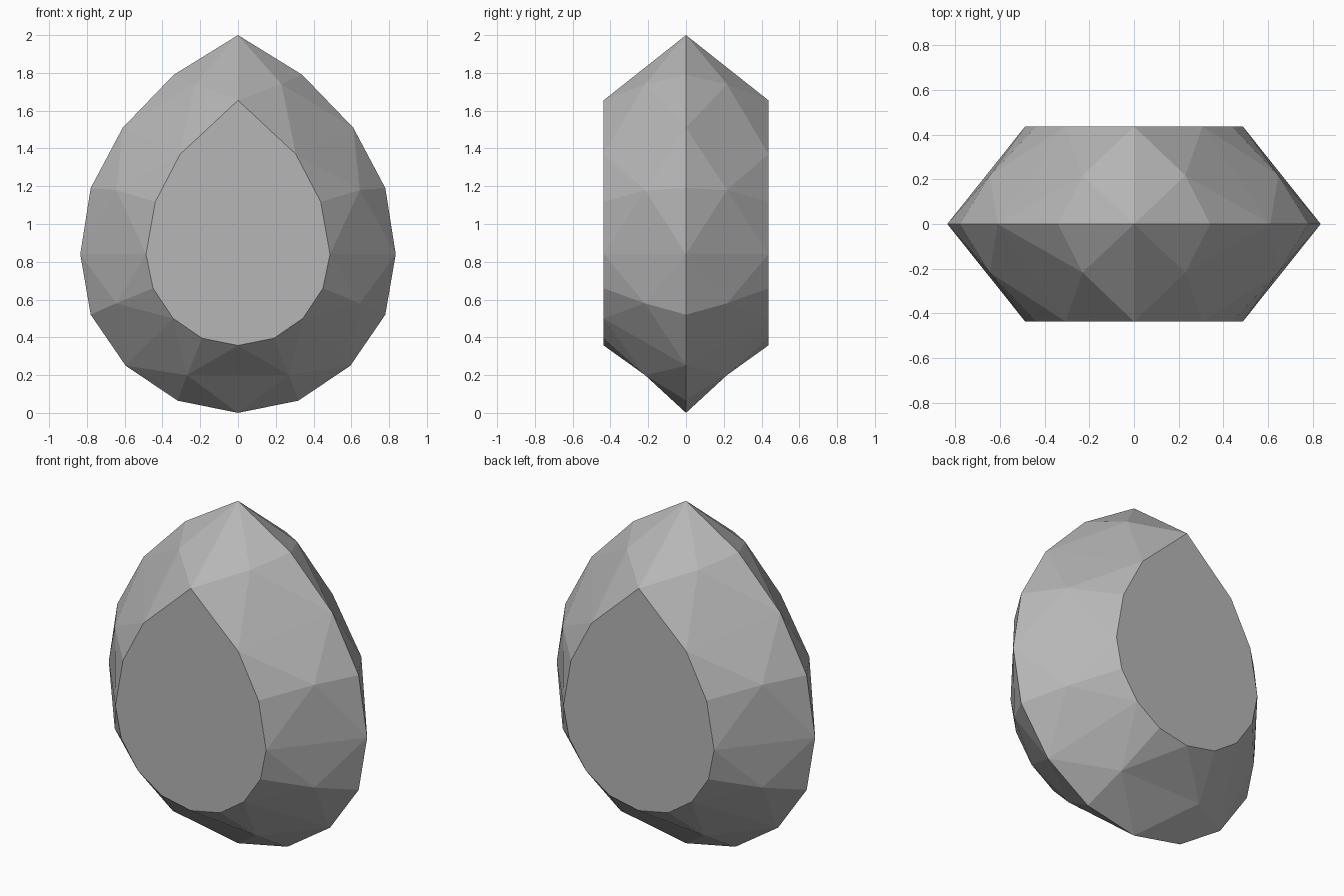
import bpy
import bmesh

cube = bpy.data.objects.get("Cube")
if cube:
    bpy.data.objects.remove(cube, do_unlink=True)

# Half outlines as (x, z), from the tip down to the base
GIRDLE = [(0, 2), (.34, 1.79), (.61, 1.51), (.78, 1.19), (.835, .84),
          (.78, .52), (.595, .25), (.32, .065), (0, 0)]
TABLE = [(0, 1.655), (.153, 1.512), (.306, 1.37), (.438, 1.117), (.487, .84),
         (.45, .66), (.343, .5), (.19, .395), (0, .357)]
MIDDLE = [(.23, 1.74), (.645, 1.18), (.645, .58), (.27, .2)]
TABLE_Y = .436
MIDDLE_Y = .217

stone = bpy.data.materials.new("grey stone")
stone.use_nodes = True
grey = (.47, .47, .47, 1)
stone.diffuse_color = grey
stone.node_tree.nodes["Principled BSDF"].inputs["Base Color"].default_value = grey


def mirrored(half):
    """Close a half outline into a full loop."""
    return half + [(-x, z) for x, z in reversed(half) if x > 0]


bm = bmesh.new()


def ring(half, y):
    return [bm.verts.new((x, y, z)) for x, z in mirrored(half)]


girdle = ring(GIRDLE, 0)

# Faceted crown on the front and the back, sharing one girdle
for side in (-1, 1):
    table = ring(TABLE, side * TABLE_Y)
    middle = ring(MIDDLE, side * MIDDLE_Y)
    bm.faces.new(table)
    count = len(middle)
    for i, m in enumerate(middle):
        a, b, c = 2 * i, 2 * i + 1, (2 * i + 2) % len(girdle)
        # Girdle facets and star facets around each middle point
        for loop in (girdle, table):
            bm.faces.new((loop[a], loop[b], m))
            bm.faces.new((loop[b], loop[c], m))
        # Kite facets, split along the crease
        g, t, before = girdle[a], table[a], middle[i - 1]
        if i == count // 2:
            bm.faces.new((g, before, m))
            bm.faces.new((t, before, m))
        else:
            bm.faces.new((g, t, before))
            bm.faces.new((g, t, m))

bmesh.ops.recalc_face_normals(bm, faces=bm.faces)
mesh = bpy.data.meshes.new("gem")
bm.to_mesh(mesh)
bm.free()
mesh.materials.append(stone)
gem = bpy.data.objects.new("gem", mesh)
bpy.context.scene.collection.objects.link(gem)
